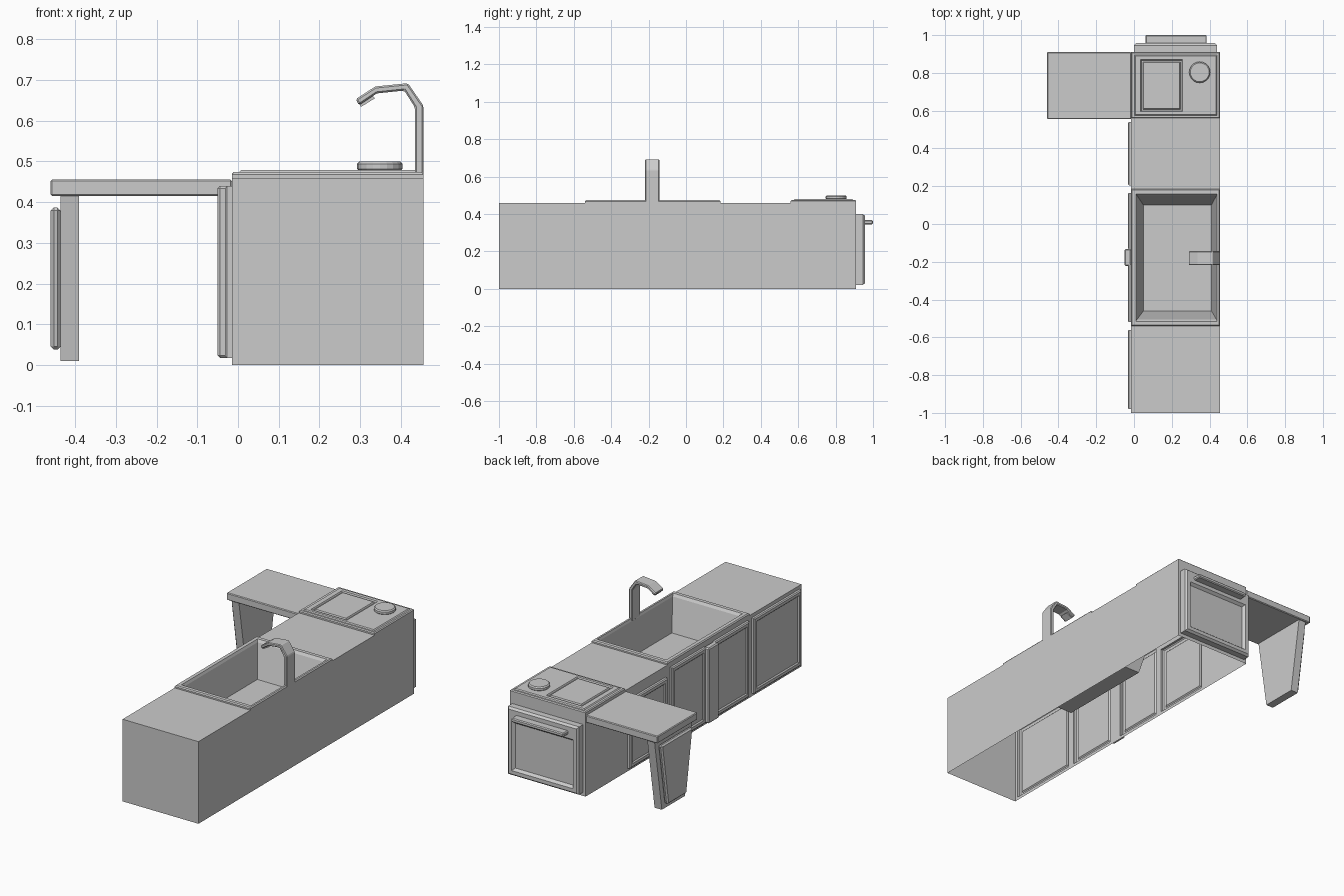
import bpy, bmesh

if "Cube" in bpy.data.objects:
    bpy.data.objects.remove(bpy.data.objects["Cube"])

X0, X1, Y0, Y1, H = -0.015, 0.455, -1.0, 0.91, 0.46


def finish(name, bm, bevel=0):
    me = bpy.data.meshes.new(name)
    bm.to_mesh(me)
    bm.free()
    ob = bpy.data.objects.new(name, me)
    bpy.context.collection.objects.link(ob)
    if bevel:
        m = ob.modifiers.new("bevel", 'BEVEL')
        m.width, m.segments = bevel, 1
    return ob


def panel(name, axis, rings, flip=False):
    """Loft rectangles (u0, u1, v0, v1, depth) along an axis, capping the last."""
    bm = bmesh.new()
    loops = []
    for u0, u1, v0, v1, w in rings:
        pts = []
        for u, v in ((u0, v0), (u1, v0), (u1, v1), (u0, v1)):
            p = [u, v]
            p.insert(axis, w)
            pts.append(bm.verts.new(p))
        loops.append(pts)
    faces = [[a[k], a[(k + 1) % 4], b[(k + 1) % 4], b[k]]
             for a, b in zip(loops, loops[1:]) for k in range(4)]
    faces.append(loops[-1])
    for f in faces:
        bm.faces.new(f[::-1] if flip else f)
    return finish(name, bm)


def inset(r, d, w):
    return (r[0] + d, r[1] - d, r[2] + d, r[3] - d, w)


def box(name, x0, x1, y0, y1, z0, z1, bevel=0):
    bm = bmesh.new()
    bmesh.ops.create_cube(bm, size=1)
    for v in bm.verts:
        v.co = ((x0 + x1) / 2 + v.co.x * (x1 - x0), (y0 + y1) / 2 + v.co.y * (y1 - y0),
                (z0 + z1) / 2 + v.co.z * (z1 - z0))
    return finish(name, bm, bevel)


def prism(name, pts, axis, w0, w1, bevel=0):
    """Extrude a 2D outline along an axis."""
    bm = bmesh.new()
    vs = []
    for p in pts:
        q = list(p)
        q.insert(axis, w0)
        vs.append(bm.verts.new(q))
    ext = bmesh.ops.extrude_face_region(bm, geom=[bm.faces.new(vs)])
    for v in ext["geom"]:
        if isinstance(v, bmesh.types.BMVert):
            v.co[axis] = w1
    bmesh.ops.recalc_face_normals(bm, faces=bm.faces)
    return finish(name, bm, bevel)


# Cabinet shell, open underneath
panel("back_wall", 0, [(Y0, Y1, 0, H, X1)])
panel("end_wall", 1, [(X0, X1, 0, H, Y0)])
panel("end_counter", 2, [(X0, X1, Y0, -0.54, H)])
panel("middle_counter", 2, [(X0, X1, 0.185, 0.56, H)])
panel("stove_side_wall", 0, [(0.56, Y1, 0, H, X0)], True)

# Cupboard doors raised from the wall
doors = (("end_door", Y0, -0.54, -0.98, -0.56, 0.44),
         ("sink_door_a", -0.54, -0.175, -0.52, -0.215, 0.44),
         ("sink_door_b", -0.175, 0.185, -0.135, 0.165, 0.44),
         ("middle_door", 0.185, 0.56, 0.205, 0.54, 0.40))
for name, a, b, d0, d1, top in doors:
    r = (d0, d1, 0.018, top, X0)
    panel(name, 0, [(a, b, 0, H, X0), r, inset(r, 0, -0.027), inset(r, 0.006, -0.032),
                    inset(r, 0.022, -0.032), inset(r, 0.028, -0.026)], True)
box("sink_door_post", -0.05, X0, -0.222, -0.132, 0.018, 0.44, 0.006)

# Sink rim and basin
panel("sink", 2, [(X0, X1, -0.54, 0.185, H), (X0, X1, -0.54, 0.185, 0.468),
                  (-0.01, 0.45, -0.535, 0.18, 0.474), (0.01, 0.44, -0.515, 0.16, 0.474),
                  (0.016, 0.436, -0.505, 0.15, 0.46), (0.05, 0.41, -0.46, 0.10, 0.28)])

# Faucet
prism("faucet", [(0.455, 0.46), (0.455, 0.637), (0.417, 0.692), (0.337, 0.684), (0.289, 0.653),
                 (0.297, 0.638), (0.341, 0.667), (0.408, 0.674), (0.434, 0.633), (0.434, 0.46)],
      1, -0.218, -0.143, 0.004)
prism("faucet_spout", [(0.302, 0.634), (0.296, 0.643), (0.328, 0.664), (0.336, 0.655)],
      1, -0.205, -0.156)

# Stove top with recessed hob plate
plate = (0.035, 0.258, 0.595, 0.87, 0.479)
panel("stove_top", 2, [(X0, X1, 0.56, Y1, H), (X0, X1, 0.56, Y1, 0.469),
                       (-0.01, 0.45, 0.565, 0.905, 0.474), (0.003, 0.44, 0.575, 0.895, 0.474),
                       (0.008, 0.435, 0.58, 0.89, 0.479), plate, inset(plate, 0.004, 0.472),
                       inset(plate, 0.012, 0.472), inset(plate, 0.016, 0.479)])

# Round burner
bm = bmesh.new()
bmesh.ops.create_cone(bm, cap_ends=True, segments=20, radius1=0.056, radius2=0.056, depth=0.024)
bmesh.ops.translate(bm, verts=bm.verts, vec=(0.348, 0.803, 0.488))
finish("burner", bm, 0.006)

# Oven front and handle
door = (0.0, 0.44, 0.02, 0.40, Y1)
win = (0.03, 0.41, 0.05, 0.325, 0.957)
panel("oven_door", 1, [(X0, X1, 0, H, Y1), door, inset(door, 0, 0.945), inset(door, 0.01, 0.957),
                       win, inset(win, 0.012, 0.942)], True)
box("oven_handle", 0.06, 0.385, 0.95, 1.0, 0.345, 0.367, 0.005)

# Side table with tapered leg and raised leg panel
box("table_top", -0.46, X0, 0.555, Y1, 0.415, 0.456, 0.004)
prism("table_leg", [(0.565, 0.415), (0.90, 0.415), (0.835, 0.01), (0.63, 0.01)], 0, -0.435, -0.39)
prism("table_leg_panel", [(0.593, 0.387), (0.872, 0.387), (0.817, 0.038), (0.648, 0.038)],
      0, -0.46, -0.435, 0.008)
